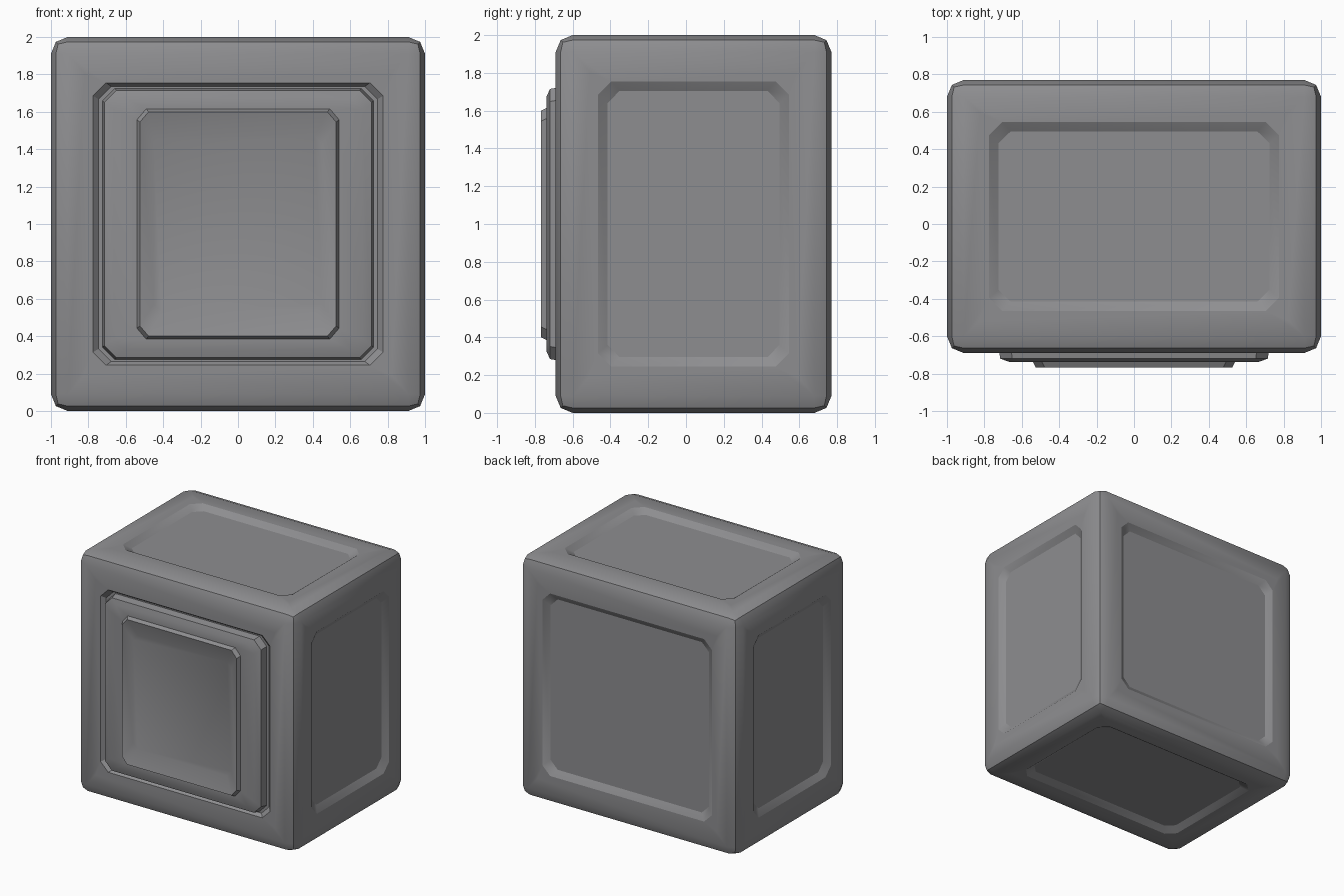
import bpy
import bmesh
from mathutils import Vector

cube = bpy.data.objects.get("Cube")
if cube:
    bpy.data.objects.remove(cube, do_unlink=True)

grey = bpy.data.materials.new("steel_grey")
grey.use_nodes = True
colour = (0.27, 0.27, 0.28, 1)
grey.diffuse_color = colour
grey.node_tree.nodes["Principled BSDF"].inputs["Base Color"].default_value = colour

# Rounded block
bm = bmesh.new()
bmesh.ops.create_cube(bm, size=1)
for v in bm.verts:
    v.co = Vector((v.co.x * 2, v.co.y * 1.46 + 0.04, v.co.z * 2 + 1))
bmesh.ops.bevel(bm, geom=bm.edges[:], offset=0.09, segments=2, profile=0.5,
                affect='EDGES', clamp_overlap=True)
bm.normal_update()


def step(face, side_inset, z_inset, depth):
    """Add a smaller copy of a face inside it, moved along its normal."""
    normal = face.normal.copy()
    bmesh.ops.inset_individual(bm, faces=[face], thickness=0, depth=0)
    middle = face.calc_center_bounds()
    half = [max(abs(v.co[i] - middle[i]) for v in face.verts) for i in range(3)]
    for v in face.verts:
        for i, inset in enumerate((side_inset, side_inset, z_inset)):
            if abs(normal[i]) < 0.5:
                v.co[i] = middle[i] + (v.co[i] - middle[i]) * (1 - inset / half[i])
        v.co += normal * depth
    bm.normal_update()


def largest_face(normal):
    """Find the main flat panel facing a direction."""
    facing = [f for f in bm.faces if f.normal.dot(normal) > 0.999]
    return max(facing, key=lambda f: f.calc_area())


# Steps as (side inset, z inset, depth) from the frame inward
recess = [(0.05, 0.05, -0.035)]
raised_front = [(0.03, 0.02, -0.03),    # groove
                (0.02, 0.01, 0.0),
                (0.01, 0.01, 0.06),     # wide plate
                (0.05, 0.04, 0.018),
                (0.125, 0.06, 0.0),
                (0.015, 0.015, 0.03),   # inner rim
                (0.075, 0.13, -0.04)]   # dished centre

# Sunken panels with clipped corners on every side, raised plates on the front
front = Vector((0, -1, 0))
directions = [Vector(d) for d in ((1, 0, 0), (-1, 0, 0), (0, 1, 0), (0, -1, 0),
                                  (0, 0, 1), (0, 0, -1))]
for direction in directions:
    step(largest_face(direction), 0.135, 0.155, 0)
    corners = largest_face(direction).verts[:]
    bmesh.ops.bevel(bm, geom=corners, offset=0.07, segments=1,
                    affect='VERTICES')
    bm.normal_update()
    panel = largest_face(direction)
    for side_inset, z_inset, depth in (raised_front if direction == front else recess):
        step(panel, side_inset, z_inset, depth)

mesh = bpy.data.meshes.new("panelled_block")
bm.to_mesh(mesh)
bm.free()
mesh.materials.append(grey)
block = bpy.data.objects.new("panelled_block", mesh)
bpy.context.collection.objects.link(block)

# Smooth rounded edges, crisp panel steps
bpy.context.view_layer.objects.active = block
block.select_set(True)
bpy.ops.object.shade_smooth_by_angle(angle=0.45)
